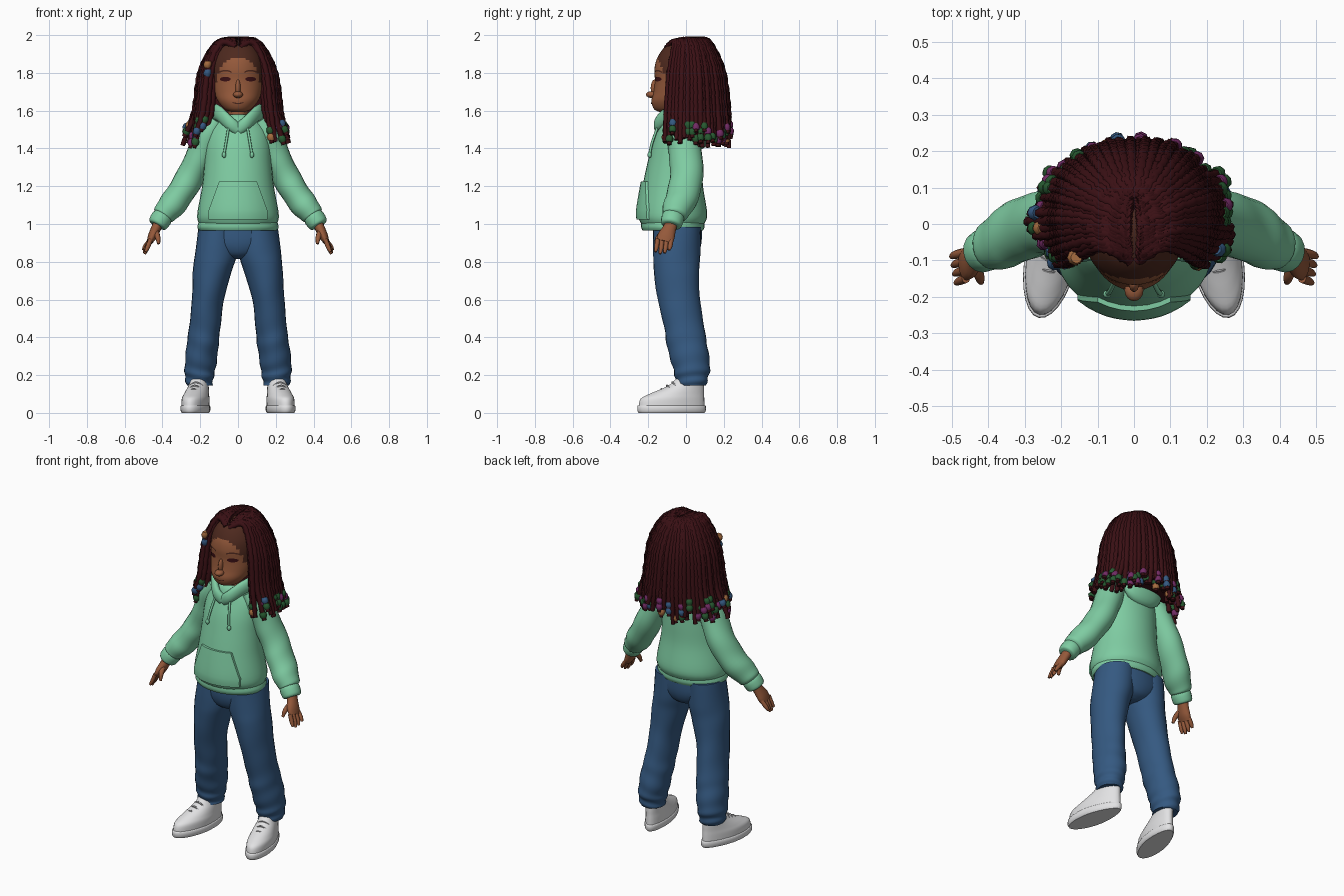
import bpy, bmesh, math, random
from mathutils import Vector, Matrix
from mathutils.bvhtree import BVHTree

random.seed(4)
if "Cube" in bpy.data.objects:
    bpy.data.objects.remove(bpy.data.objects["Cube"])

COLOURS = {
    "skin": (.30, .10, .043), "hairline_brown": (.075, .022, .013), "hair": (.042, .005, .007),
    "mint": (.21, .60, .36), "denim": (.035, .10, .22), "white": (.76, .76, .77),
    "grey": (.42, .42, .43), "green": (.02, .10, .03), "magenta": (.17, .025, .13),
    "tan": (.38, .15, .05)}
NAMES = list(COLOURS)
MATS = []
for name, rgb in COLOURS.items():
    m = bpy.data.materials.new(name)
    m.use_nodes = True
    m.diffuse_color = (*rgb, 1)
    bsdf = m.node_tree.nodes["Principled BSDF"]
    bsdf.inputs["Base Color"].default_value = (*rgb, 1)
    bsdf.inputs["Roughness"].default_value = .8
    MATS.append(m)


def finish(name, bm, angle=50):
    bmesh.ops.recalc_face_normals(bm, faces=bm.faces)
    me = bpy.data.meshes.new(name)
    bm.to_mesh(me)
    bm.free()
    for m in MATS:
        me.materials.append(m)
    ob = bpy.data.objects.new(name, me)
    bpy.context.collection.objects.link(ob)
    bpy.ops.object.select_all(action="DESELECT")
    ob.select_set(True)
    bpy.context.view_layer.objects.active = ob
    bpy.ops.object.shade_smooth_by_angle(angle=math.radians(angle))
    return ob


def sweep(bm, stations, col, n=16, steps=4, ref=None, rough=None):
    """Loft ellipses (x, y, z, a, b); level rings unless a reference axis is given."""
    p = [Vector(s) for s in stations]
    p = [p[0]] + p + [p[-1]]
    path = []
    for i in range(1, len(p) - 2):
        a, b, c, d = p[i - 1:i + 3]
        for k in range(steps):
            t = k / steps
            path.append(b + (c - a) * (t / 2) + (a * 2 - b * 5 + c * 4 - d) * (t * t / 2)
                        + (b * 3 - a - c * 3 + d) * (t ** 3 / 2))
    path.append(p[-1])
    rings = []
    for i, s in enumerate(path):
        c, u, v = Vector(s[:3]), Vector((1, 0, 0)), Vector((0, 1, 0))
        if ref is not None:
            t = Vector(path[min(i + 1, len(path) - 1)][:3]) - Vector(path[max(i - 1, 0)][:3])
            u = ref.cross(t).normalized()
            v = t.cross(u).normalized()
        ring = []
        for j in range(n):
            th = 2 * math.pi * j / n
            w = rough(i / len(path), th) if rough else 1
            ring.append(bm.verts.new(c + u * (s[3] * math.cos(th) * w) + v * (s[4] * math.sin(th) * w)))
        rings.append(ring)
    faces = [bm.faces.new((r[j], r[(j + 1) % n], q[(j + 1) % n], q[j]))
             for r, q in zip(rings, rings[1:]) for j in range(n)]
    faces += [bm.faces.new(rings[0]), bm.faces.new(rings[-1])]
    for f in faces:
        f.material_index = NAMES.index(col)
    return [v for r in rings for v in r]


def ball(bm, centre, size, col):
    mat = Matrix.Translation(centre) @ Matrix.Diagonal((*size, 1))
    verts = bmesh.ops.create_uvsphere(bm, u_segments=16, v_segments=10, radius=1, matrix=mat)["verts"]
    for f in {f for v in verts for f in v.link_faces}:
        f.material_index = NAMES.index(col)


def patch(bm, tree, shape, col, lift, nu=8, nv=4, wall=0):
    """Lay a grid plate on a front surface; shape maps u, v in -1..1 to x, z."""
    grid = []
    for i in range(nu + 1):
        row = []
        for j in range(nv + 1):
            x, z = shape(2 * i / nu - 1, 2 * j / nv - 1)
            hit = tree.ray_cast(Vector((x, -1, z)), Vector((0, 1, 0)))[0]
            row.append(bm.verts.new((x, (hit.y if hit else -.1) - lift, z)))
        grid.append(row)
    fs = [bm.faces.new((grid[i][j], grid[i + 1][j], grid[i + 1][j + 1], grid[i][j + 1]))
          for i in range(nu) for j in range(nv)]
    if wall:
        edges = [e for e in {e for f in fs for e in f.edges} if len(e.link_faces) == 1]
        new = bmesh.ops.extrude_edge_only(bm, edges=edges)["geom"]
        bmesh.ops.translate(bm, vec=(0, wall, 0), verts=[g for g in new if isinstance(g, bmesh.types.BMVert)])
        fs += [g for g in new if isinstance(g, bmesh.types.BMFace)]
        fs += [f for g in new if isinstance(g, bmesh.types.BMEdge) for f in g.link_faces]
    for f in fs:
        f.material_index = NAMES.index(col)


# Hoodie body with hem
Y, X = Vector((0, 1, 0)), Vector((1, 0, 0))
bm = bmesh.new()
sweep(bm, [(0, -.07, .99, .19, .155), (0, -.07, 1.01, .21, .172), (0, -.07, 1.06, .215, .182),
           (0, -.07, 1.2, .19, .16), (0, -.06, 1.32, .178, .145), (0, -.05, 1.42, .172, .13),
           (0, -.04, 1.5, .155, .11), (0, -.04, 1.56, .10, .09), (0, -.04, 1.58, .07, .07)],
      "mint", n=32, steps=5)
body = BVHTree.FromBMesh(bm)
sweep(bm, [(0, -.07, .965, .205, .16), (0, -.07, .985, .215, .168), (0, -.07, 1.02, .205, .166)],
      "mint", n=32)
finish("hoodie_body", bm)

# Pouch pocket, collar, hood and drawstrings
bm = bmesh.new()
patch(bm, body, lambda u, v: (u * (.155 - .055 * max(0, v + .5) / 1.5), 1.125 + .1 * v), "mint", .014, 12, 8, .025)
finish("front_pocket", bm)
bm = bmesh.new()
for s in (1, -1):
    sweep(bm, [(0, -.145, 1.5, .02, .03), (s * .045, -.145, 1.535, .022, .034),
               (s * .10, -.085, 1.585, .022, .04), (s * .115, -.01, 1.585, .025, .05),
               (s * .07, .06, 1.56, .03, .055), (0, .08, 1.55, .03, .055)],
          "mint", ref=Vector((0, 0, 1)))
ball(bm, (0, .075, 1.48), (.13, .05, .085), "mint")
finish("hood", bm)
bm = bmesh.new()
for s in (1, -1):
    line = []
    for k in range(5):
        x, z = s * (.05 + .006 * k), 1.51 - .036 * k
        y = body.ray_cast(Vector((x, -1, z)), Y)[0].y - .012
        line.append((x, y, z, .007, .007))
    sweep(bm, line, "mint", n=8, ref=X)
    ball(bm, line[-1][:3], (.011, .011, .016), "mint")
finish("drawstrings", bm)

for s, side in ((1, "left"), (-1, "right")):
    # Sleeve and cuff
    bm = bmesh.new()
    fold = lambda t, th: 1 + .03 * math.sin(t * 30 + 2 * math.sin(th)) * min(1, 2 * t)
    sweep(bm, [(s * .11, -.03, 1.55, .05, .07), (s * .155, -.02, 1.47, .075, .085),
               (s * .205, 0, 1.35, .075, .088), (s * .27, 0, 1.22, .074, .088),
               (s * .335, -.03, 1.12, .073, .084), (s * .385, -.06, 1.06, .064, .07),
               (s * .4, -.068, 1.04, .05, .055)], "mint", n=20, steps=6, ref=Y, rough=fold)
    sweep(bm, [(s * .392, -.064, 1.05, .05, .055), (s * .405, -.07, 1.03, .056, .06),
               (s * .425, -.078, 1.0, .052, .056), (s * .43, -.08, .992, .04, .044)], "mint", ref=Y)
    finish(side + "_sleeve", bm)

    # Hand
    bm = bmesh.new()
    sweep(bm, [(s * .42, -.075, 1.01, .026, .033), (s * .435, -.088, .975, .026, .036),
               (s * .453, -.105, .935, .024, .046), (s * .468, -.115, .905, .016, .042)], "skin", ref=Y)
    for k in range(4):
        y, long = -.15 + .024 * k, (.055, .066, .062, .046)[k]
        sweep(bm, [(s * .462, y, .92, .012, .013), (s * (.478 + .004 * k), y - .006, .91 - long * .6, .012, .012),
                   (s * (.49 + .004 * k), y - .012, .908 - long, .007, .007)], "skin", n=8, ref=Y)
    sweep(bm, [(s * .438, -.105, .965, .016, .018), (s * .425, -.145, .93, .014, .014),
               (s * .42, -.16, .895, .008, .008)], "skin", n=8, ref=X)
    finish(side + "_hand", bm)

    # Trouser leg, with folds gathering at the ankle
    bm = bmesh.new()
    gather = lambda t, th: 1 + .05 * t * t * math.sin(t * 48 + 2 * math.sin(th + s)) + .012 * math.sin(t * 20 + 3 * th)
    sweep(bm, [(s * .105, -.045, .985, .105, .125), (s * .115, -.05, .85, .112, .125),
               (s * .135, -.05, .75, .103, .12), (s * .16, -.037, .6, .085, .112),
               (s * .176, -.01, .45, .083, .106), (s * .188, .008, .35, .085, .107),
               (s * .2, .027, .25, .083, .10), (s * .204, .03, .19, .076, .088),
               (s * .205, .03, .145, .068, .078)], "denim", n=24, steps=8, rough=gather)
    finish(side + "_trouser_leg", bm)

    # Shoe: sole, upper and laces, turned outwards
    bm = bmesh.new()
    sweep(bm, [(0, -.078, 0, .066, .178), (0, -.078, .012, .073, .185), (0, -.078, .035, .073, .185),
               (0, -.078, .04, .068, .18)], "white", n=28, steps=2)
    sweep(bm, [(0, -.078, .035, .068, .178), (0, -.073, .075, .068, .172), (0, -.05, .1, .063, .148),
               (0, -.02, .125, .058, .118), (0, .005, .15, .054, .092), (0, .02, .18, .05, .075)],
          "white", n=28)
    for k in range(4):
        y, z = -.155 + .03 * k, .108 + .018 * k
        sweep(bm, [(-.036, y, z - .018, .005, .005), (0, y - .008, z, .006, .006),
                   (.036, y, z - .018, .005, .005)], "grey", n=6, ref=Y)
    for v in bm.verts:
        v.co.x *= 1 - .9 * max(0, v.co.y + .08)
    bm.transform(Matrix.Translation((s * .207, 0, 0)) @ Matrix.Rotation(s * math.radians(12), 4, "Z"))
    finish(side + "_shoe", bm)

bm = bmesh.new()
sweep(bm, [(0, -.045, .99, .2, .128), (0, -.045, .9, .2, .127), (0, -.045, .84, .12, .105),
           (0, -.045, .815, .04, .06)], "denim", n=24)
finish("trouser_seat", bm)

# Head and neck, with a darker band along the hairline
bm = bmesh.new()
sweep(bm, [(0, -.1, 1.592, .03, .035), (0, -.098, 1.607, .068, .07), (0, -.075, 1.65, .106, .108),
           (0, -.05, 1.7, .126, .122), (0, -.03, 1.76, .136, .135), (0, -.02, 1.82, .139, .147),
           (0, -.01, 1.88, .13, .142), (0, 0, 1.94, .095, .108), (0, 0, 1.975, .03, .03)],
      "skin", n=40, steps=5)
for f in bm.faces:
    c = f.calc_center_median()
    if c.z > 1.75 and (c.x / .115) ** 2 + ((c.z - 1.73) / .155) ** 2 > 1:
        f.material_index = NAMES.index("hairline_brown")
ball(bm, (0, -.14, 1.645), (.055, .043, .036), "skin")
ball(bm, (0, -.182, 1.685), (.026, .03, .018), "skin")
ball(bm, (0, -.165, 1.72), (.014, .022, .045), "skin")
face = BVHTree.FromBMesh(bm)
sweep(bm, [(0, -.05, 1.5, .07, .07), (0, -.05, 1.56, .052, .055), (0, -.05, 1.64, .055, .055)], "skin")
for s in (1, -1):
    ball(bm, (s * .137, -.05, 1.72), (.018, .028, .038), "skin")
finish("head", bm, 60)

# Painted eyes, brows and mouth
bm = bmesh.new()
for s in (1, -1):
    patch(bm, face, lambda u, v: (s * .067 + .028 * u, 1.767 + .012 * v * math.sqrt(1 - .9 * u * u)), "hair", .004)
    patch(bm, face, lambda u, v: (s * .067 + .032 * u, 1.812 - .008 * u * u + .004 * v), "hairline_brown", .003)
patch(bm, face, lambda u, v: (.03 * u, 1.638 + .006 * u * u + .003 * v), "hairline_brown", .003)
finish("face_details", bm)

# Earrings
bm = bmesh.new()
for s in (1, -1):
    sweep(bm, [(s * .145, -.06 + .018 * math.sin(k * .785), 1.665 + .024 * math.cos(k * .785), .004, .004)
               for k in range(9)], "tan", n=6, steps=2, ref=X)
finish("earrings", bm)

# Hair base under the locks
bm = bmesh.new()
ball(bm, (0, .02, 1.8), (.165, .15, .175), "hair")
bmesh.ops.delete(bm, geom=[v for v in bm.verts if v.co.y < -.04 and v.co.z < 1.93], context="VERTS")
sweep(bm, [(0, .08, 1.48, .17, .09), (0, .085, 1.6, .175, .1), (0, .07, 1.75, .165, .1),
           (0, .05, 1.86, .12, .08)], "hair", n=24)
finish("hair_base", bm)

# Twisted locks falling from the parting, with beads near the tips
locks, beads = bmesh.new(), bmesh.new()
twist = lambda t, th: 1 + .17 * math.sin(2 * th + t * 75)
for count, size in ((44, 1), (34, .92), (26, .8)):
    for i in range(count):
        a = math.radians(-38 + 256 * (i + random.uniform(-.2, .2)) / (count - 1))
        ca, sa = math.cos(a), math.sin(a)
        root = -.1 + .17 * (sa + .62) / 1.62
        out, low = random.uniform(.25, .295), random.uniform(1.40, 1.49)
        r = random.uniform(.015, .018)
        w = size + random.uniform(-.03, .02)
        tip = Vector((ca * out * size, .02 + sa * size * random.uniform(.205, .225), low))
        mid = Vector((ca * .228 * w, .02 + sa * .203 * w, 1.6))
        sweep(locks, [(ca * .012, root, 1.975 - 4 * min(0, root) ** 2, r, r),
                      (ca * .11 * w, .02 + root * .3 + sa * .085 * w, 1.957, r, r),
                      (ca * .195 * w, .02 + sa * .175 * w, 1.81, r, r),
                      (*mid, r, r), (*tip, r * .75, r * .75)],
              "hair", n=7, steps=9, ref=Vector((-sa, ca, 0)), rough=twist)
        if size > .9 and random.random() < .75:
            d = (mid - tip).normalized()
            for k in range(random.choice((1, 2, 2))):
                col = random.choice(("green", "green", "green", "magenta", "magenta", "tan", "denim"))
                c = [tip + d * (.015 + .036 * k + .011 * j) for j in range(4)]
                sweep(beads, [(*q, e, e) for q, e in zip(c, (.016, .021, .021, .016))],
                      col, n=8, steps=1, ref=Vector((-sa, ca, 0)))
for z, col in ((1.845, "tan"), (1.80, "denim")):
    sweep(beads, [(-.162, -.092, z - .018, .016, .016), (-.162, -.092, z, .022, .022),
                  (-.158, -.092, z + .018, .016, .016)], col, n=8, steps=2)
finish("hair_locks", locks, 70)
finish("hair_beads", beads)
